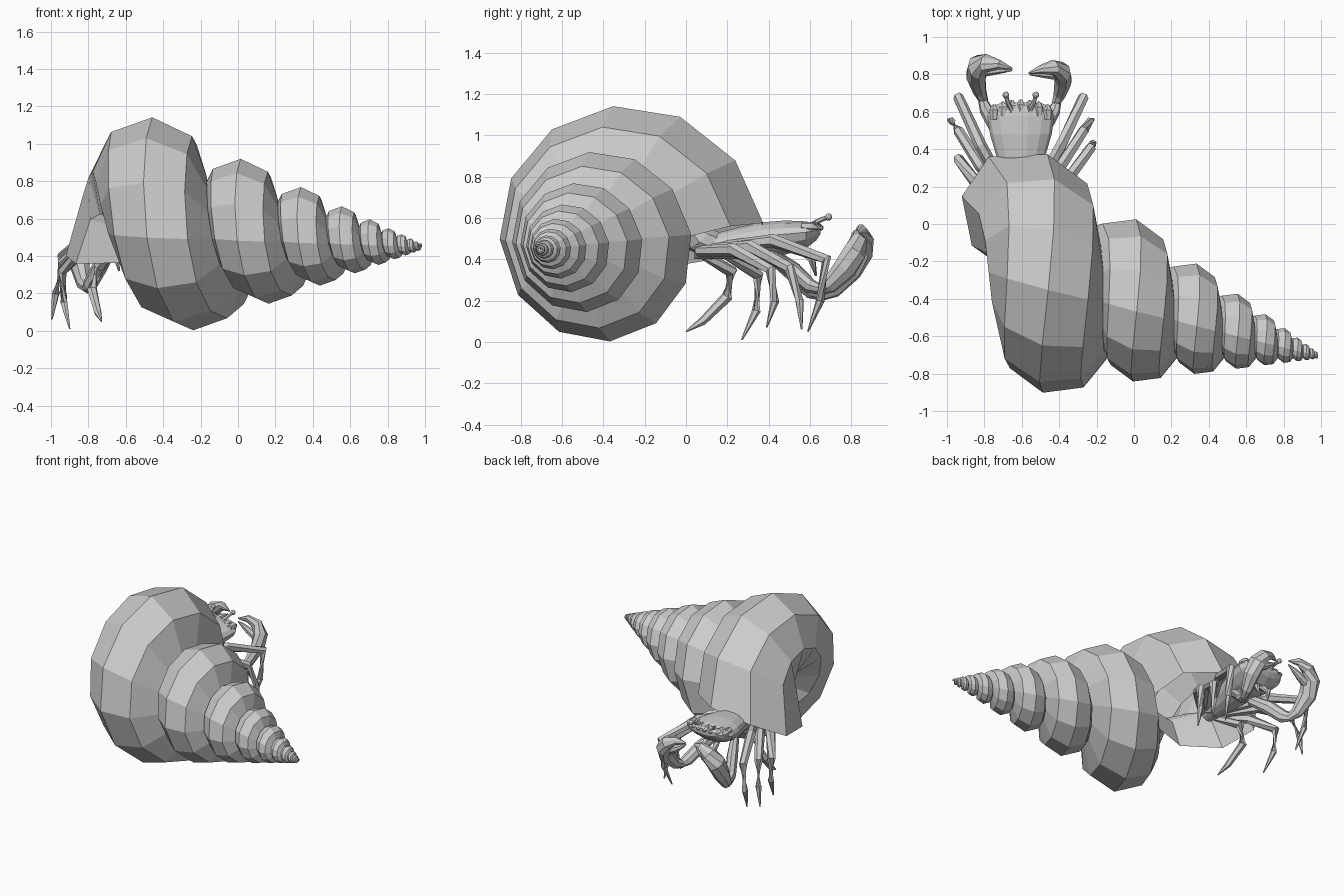
import bpy, bmesh, math
from mathutils import Vector, Matrix

if "Cube" in bpy.data.objects:
    bpy.data.objects.remove(bpy.data.objects["Cube"])

MID = -0.605  # crab's own plane of symmetry


def make(name, rings, caps=(True, True)):
    """Skin a list of equal-length rings into a flat-shaded object."""
    bm = bmesh.new()
    vs = [[bm.verts.new(p) for p in r] for r in rings]
    n = len(vs[0])
    for a, b in zip(vs, vs[1:]):
        for i in range(n):
            j = (i + 1) % n
            bm.faces.new((a[i], a[j], b[j], b[i]))
    for ring, cap in ((vs[0], caps[0]), (vs[-1], caps[1])):
        if cap:
            bm.faces.new(ring)
    bmesh.ops.recalc_face_normals(bm, faces=bm.faces)
    me = bpy.data.meshes.new(name)
    bm.to_mesh(me)
    bm.free()
    ob = bpy.data.objects.new(name, me)
    bpy.context.collection.objects.link(ob)
    return ob


def tube(name, pts, radii, sides=7, flat=1.0):
    """Tapered limb through a few points; flat squashes it sideways."""
    pts = [Vector(p) for p in pts]
    rings = []
    for i, (p, r) in enumerate(zip(pts, radii)):
        t = (pts[min(i + 1, len(pts) - 1)] - pts[max(i - 1, 0)]).normalized()
        a = t.cross(Vector((0.25, -0.45, 0.9))).normalized()
        b = t.cross(a)
        rings.append([p + r * (math.cos(k * math.tau / sides) * a * flat
                               + math.sin(k * math.tau / sides) * b)
                      for k in range(sides)])
    return make(name, rings)


def flip(pts, k=1.0, pivot=(MID, 0.45, 0.38), kz=1.0):
    """Mirror points across the crab, optionally scaled about a pivot."""
    c = Vector(pivot)
    out = []
    for p in pts:
        d = (Vector(p) - c) * k
        out.append(c + Vector((-d.x, d.y, d.z * kz)))
    return out


# Spiral shell: octagonal tube on a logarithmic spiral, 12 steps per turn
apex = Vector((1.02, -0.715, 0.447))
axis = Vector((-0.968, 0.252, 0.05)).normalized()
side = Vector((0.252, 0.968, 0)).normalized()
up = side.cross(axis)
if up.z < 0:
    up = -up
drop = [-0.02, 0.04, 0.16, 0.19, 0.17, 0.10, 0.03, -0.02]
push = [0.0, 0.05, 0.035, 0.02, 0.0, 0.0, 0.0, 0.0]
rings = []
STEPS = 114
for i in range(STEPS):
    deg = 88 - 30 * (STEPS - 1 - i)
    s = 1.54 * 0.68 ** (-deg / 360)
    th = math.radians(deg)
    n = up * math.cos(th) + side * math.sin(th)
    c = apex + axis * (1.012 * s) + n * (0.202 * s)
    ring = []
    for k in range(8):
        f = k * math.tau / 8
        p = c + (n * math.cos(f) + axis * 1.03 * math.sin(f)) * (0.2 * s)
        if i == STEPS - 1:  # drawn-down lip of the opening
            p += Vector((-push[k], 0.4 * push[k], -drop[k]))
        ring.append(p)
    rings.append(ring)
make("spiral_shell", rings, (True, False))

# Carapace: y, half width, top z, bottom z
sections = [(0.04, 0.06, 0.50, 0.40), (0.25, 0.10, 0.555, 0.40),
            (0.36, 0.13, 0.58, 0.41), (0.48, 0.165, 0.59, 0.42),
            (0.58, 0.18, 0.585, 0.45), (0.63, 0.15, 0.575, 0.49),
            (0.65, 0.10, 0.56, 0.52)]
body = []
for y, w, t, b in sections:
    zc = b + 0.6 * (t - b)
    ring = []
    for k in range(14):
        a = k * math.tau / 14
        h = (t - zc) if math.sin(a) > 0 else (zc - b)
        ring.append((MID + w * math.cos(a), y, zc + h * math.sin(a)))
    body.append(ring)
make("carapace", body)

# Scalloped teeth along the front edge of the carapace
for i in range(-3, 4):
    x, y = MID + 0.048 * i, 0.635 - 0.003 * i * i
    tube("carapace_tooth", [(x, y - 0.05, 0.56), (x, y, 0.557), (x, y + 0.03, 0.55)],
         [0.02, 0.026, 0.008], 6)

# Soft abdomen hidden inside the shell
tube("abdomen", [(-0.6, 0.15, 0.46), (-0.58, 0.06, 0.50), (-0.55, 0.0, 0.62)],
     [0.07, 0.075, 0.03], 8)

# Claw arm, pincer and movable finger
arm = [(-0.68, 0.40, 0.43), (-0.74, 0.52, 0.34), (-0.79, 0.61, 0.25),
       (-0.81, 0.66, 0.23)]
palm = [(-0.80, 0.65, 0.225), (-0.825, 0.71, 0.255), (-0.845, 0.79, 0.35),
        (-0.835, 0.838, 0.44), (-0.79, 0.86, 0.505), (-0.72, 0.85, 0.54),
        (-0.65, 0.83, 0.53)]
finger = [(-0.81, 0.82, 0.42), (-0.75, 0.825, 0.45), (-0.70, 0.825, 0.48),
          (-0.655, 0.82, 0.51)]
parts = [("claw_arm", arm, [0.035, 0.048, 0.045, 0.03]),
         ("claw_pincer", palm, [0.028, 0.046, 0.066, 0.07, 0.055, 0.032, 0.006]),
         ("claw_finger", finger, [0.04, 0.034, 0.022, 0.005])]
for name, pts, rad in parts:
    tube("left_" + name, pts, rad, 8, 0.8)
    tube("right_" + name, flip(pts, 0.94, kz=0.9), [0.9 * r for r in rad], 8, 0.8)

# Walking legs fan out from under the shell; the right ones reach a bit further
legs = {
    "front_leg": [(-0.67, 0.16, 0.46), (-0.82, 0.42, 0.49), (-0.94, 0.68, 0.40),
                  (-0.935, 0.65, 0.20), (-0.91, 0.59, 0.05)],
    "middle_leg": [(-0.67, 0.11, 0.45), (-0.82, 0.31, 0.46), (-0.94, 0.50, 0.36),
                   (-0.975, 0.55, 0.20), (-0.995, 0.56, 0.06)],
    "hind_leg": [(-0.67, 0.06, 0.44), (-0.83, 0.20, 0.43), (-0.94, 0.35, 0.32),
                 (-0.93, 0.34, 0.15), (-0.90, 0.27, 0.01)],
}
leg_r = [0.026, 0.033, 0.028, 0.021, 0.004]
for name, pts in legs.items():
    tube("left_" + name, pts, leg_r, 6)
    far = flip(pts)
    if name == "hind_leg":
        far = [p + Vector((0.02, 0.03, 0.015)) * i for i, p in enumerate(far)]
    tube("right_" + name, far, leg_r, 6)
tube("rear_bracing_leg", [(-0.66, 0.06, 0.44), (-0.74, 0.22, 0.34),
                          (-0.78, 0.20, 0.22), (-0.75, 0.08, 0.10),
                          (-0.73, 0.0, 0.05)], leg_r, 6)

# Eye stalks with round eyes, and small mouth limbs
stalk = [(-0.65, 0.60, 0.56), (-0.675, 0.65, 0.59), (-0.685, 0.69, 0.605)]
mouth = [(-0.64, 0.54, 0.46), (-0.655, 0.61, 0.40), (-0.635, 0.63, 0.32)]
for tag, fn in (("left", list), ("right", flip)):
    pts = fn(stalk)
    tube(tag + "_eye_stalk", pts, [0.016, 0.012, 0.011], 6)
    tube(tag + "_mouth_limb", fn(mouth), [0.022, 0.02, 0.006], 6)
    bm = bmesh.new()
    bmesh.ops.create_icosphere(bm, subdivisions=2, radius=0.018,
                               matrix=Matrix.Translation(Vector(pts[-1])))
    me = bpy.data.meshes.new(tag + "_eye")
    bm.to_mesh(me)
    bm.free()
    bpy.context.collection.objects.link(bpy.data.objects.new(tag + "_eye", me))
